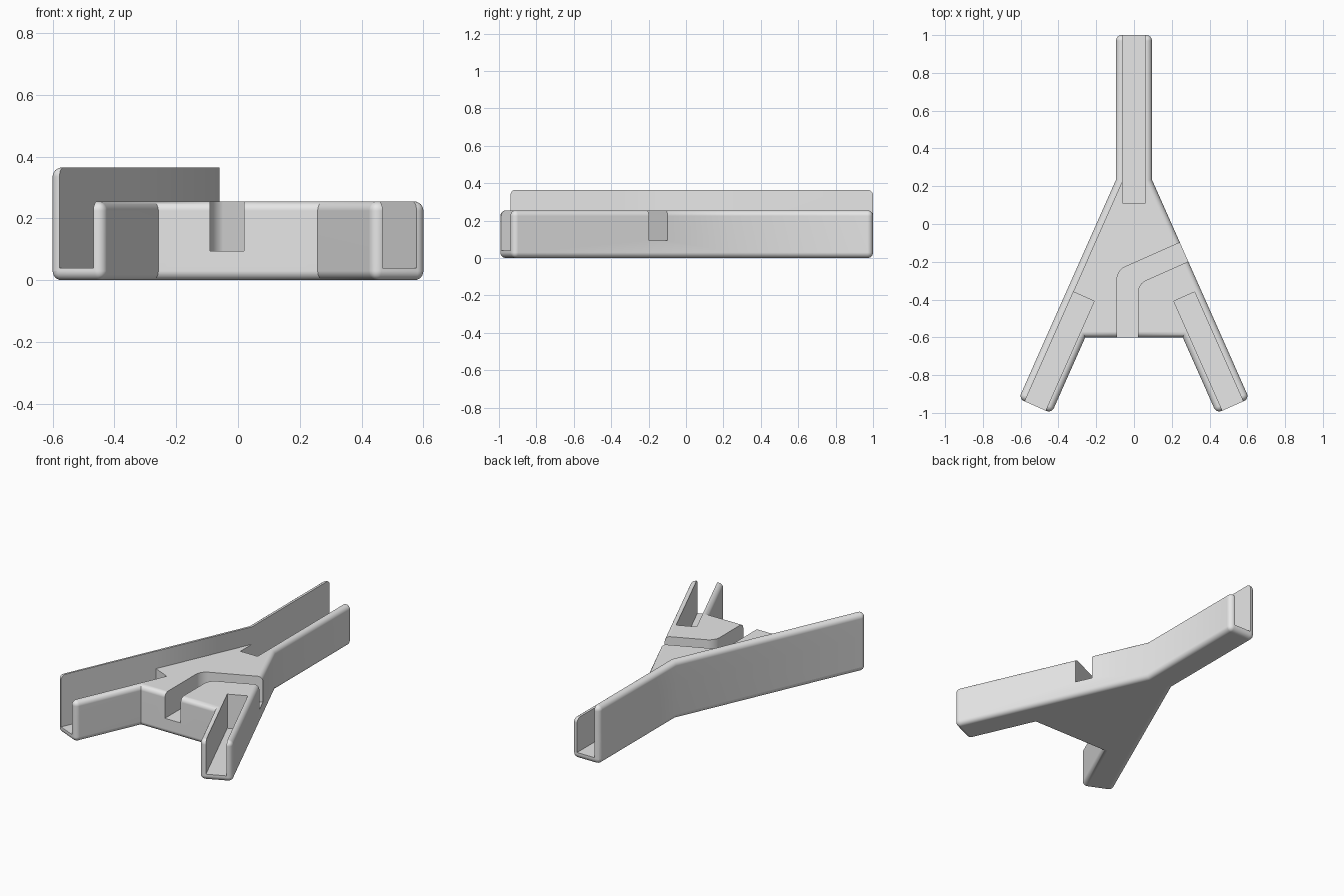
import bpy, bmesh, math
from mathutils import Vector

if "Cube" in bpy.data.objects:
    bpy.data.objects.remove(bpy.data.objects["Cube"])

ARM, WALL, FLOOR = 0.095, 0.035, 0.04       # arm half width, wall thickness, slot floor
LOW, HIGH, RADIUS = 0.255, 0.365, 0.03      # body height, raised wall height, edge rounding
HIP = Vector((ARM, 0.235))                  # where arm and leg meet
FOOT = Vector((0.61, -0.925))               # outer end corner of the leg
along = (FOOT - HIP).normalized()
inward = Vector((along.y, -along.x))
TOE = FOOT + inward * 2 * ARM
SLOPE = along.x / along.y
crotch_x = TOE.x + (-0.6 - TOE.y) * SLOPE


def prism(name, pts, z0, z1, edge_rule=None, radius=RADIUS, segments=6):
    """Extrude a plan outline and round the edges picked by the rule."""
    bm = bmesh.new()
    face = bm.faces.new([bm.verts.new((x, y, z0)) for x, y in pts])
    ext = bmesh.ops.extrude_face_region(bm, geom=[face])
    for v in ext["geom"]:
        if isinstance(v, bmesh.types.BMVert):
            v.co.z = z1
    bmesh.ops.recalc_face_normals(bm, faces=bm.faces[:])
    if edge_rule:
        edges = [e for e in bm.edges if edge_rule(e)]
        bmesh.ops.bevel(bm, geom=edges, offset=radius, segments=segments,
                        profile=0.5, affect='EDGES', clamp_overlap=True)
    mesh = bpy.data.meshes.new(name)
    bm.to_mesh(mesh)
    bm.free()
    ob = bpy.data.objects.new(name, mesh)
    bpy.context.collection.objects.link(ob)
    return ob


def activate(ob):
    bpy.ops.object.select_all(action='DESELECT')
    ob.select_set(True)
    bpy.context.view_layer.objects.active = ob


def boolean(ob, other, operation):
    activate(ob)
    mod = ob.modifiers.new("cut", 'BOOLEAN')
    mod.object, mod.operation, mod.solver = other, operation, 'EXACT'
    bpy.ops.object.modifier_apply(modifier=mod.name)
    bpy.data.objects.remove(other)


def is_vertical(e):
    a, b = e.verts
    return (a.co.xy - b.co.xy).length < 1e-5


def outer_edge(e):
    # top and bottom rims plus the upright corners at the arm and leg tips
    y = e.verts[0].co.y
    return not is_vertical(e) or y > 0.9 or y < -0.9


# Three-armed body outline, mirrored left to right
half = [(ARM, 1.0), tuple(HIP), tuple(FOOT), tuple(TOE), (crotch_x, -0.6)]
outline = half + [(-x, y) for x, y in reversed(half)]
body = prism("three_arm_bracket", outline, 0, LOW, outer_edge)

# Raised wall along the left side
wall = prism("raised_wall", outline, 0, HIGH, outer_edge)
t = WALL + 0.001
knee = Vector((-ARM + t, HIP.y + t / -SLOPE - t / along.x))
low_x = knee.x + (knee.y + 1.3) * SLOPE
strip = prism("wall_strip", [(-2, 1.3), (knee.x, 1.3), tuple(knee), (low_x, -1.3), (-2, -1.3)],
              -0.5, 1)
boolean(wall, strip, 'INTERSECT')
boolean(body, wall, 'UNION')

# Open slot in the rear arm
w = ARM - WALL
boolean(body, prism("arm_slot", [(-w, 0.11), (w, 0.11), (w, 1.2), (-w, 1.2)], FLOOR, 1),
        'DIFFERENCE')

# Open slots in both legs
for side in (1, -1):
    a = FOOT + inward * WALL
    b = FOOT + inward * (2 * ARM - WALL)
    corners = [a - along * 0.634, a + along * 0.2, b + along * 0.2, b - along * 0.634]
    slot = prism("leg_slot", [(side * p.x, p.y) for p in corners], FLOOR, 1)
    boolean(body, slot, 'DIFFERENCE')

# Bent channel from the front edge to the right flank
rise = -SLOPE
channel = [(-0.09, -0.8), (0.02, -0.8), (0.02, -0.317), (0.5, -0.317 + 0.48 * rise),
           (0.5, -0.246 + 0.59 * rise), (-0.09, -0.246)]
bend = prism("channel", channel, 0.095, 1,
             lambda e: is_vertical(e) and -0.4 < e.verts[0].co.y < -0.2, 0.045)
boolean(body, bend, 'DIFFERENCE')

# Plain grey finish
grey = bpy.data.materials.new("light_grey")
grey.diffuse_color = (0.8, 0.8, 0.8, 1)
grey.use_nodes = True
grey.node_tree.nodes["Principled BSDF"].inputs["Base Color"].default_value = grey.diffuse_color
body.data.materials.clear()
body.data.materials.append(grey)
for p in body.data.polygons:
    p.material_index = 0
activate(body)
bpy.ops.object.shade_smooth_by_angle(angle=math.radians(30))
weighted = body.modifiers.new("clean_normals", 'WEIGHTED_NORMAL')
weighted.keep_sharp = True
